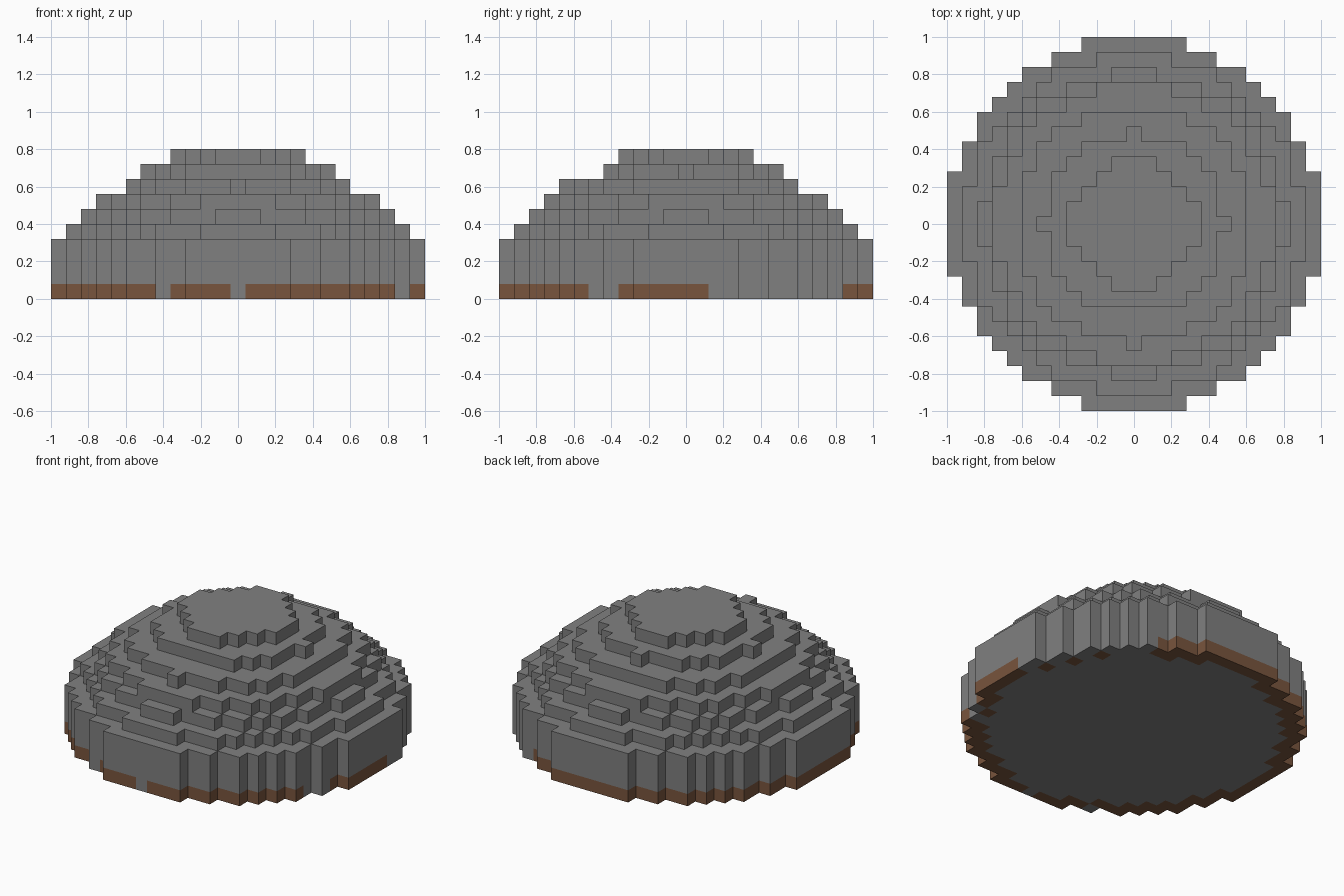
import bpy
import bmesh

cube = bpy.data.objects.get("Cube")
if cube:
    bpy.data.objects.remove(cube, do_unlink=True)

CELL = 0.08
SIDES = [(1, 0), (0, 1), (-1, 0), (0, -1)]


def make_material(name, color):
    mat = bpy.data.materials.new(name)
    mat.use_nodes = True
    mat.diffuse_color = (*color, 1)
    mat.node_tree.nodes["Principled BSDF"].inputs["Base Color"].default_value = (*color, 1)
    return mat


stone = make_material("stone grey", (0.216, 0.216, 0.216))
dirt = make_material("dirt brown", (0.19, 0.09, 0.047))


def disc(radius_sq, extra=()):
    """Grid cells inside a circle, plus a few single cells."""
    span = range(-12, 13)
    return {(i, j) for i in span for j in span if i * i + j * j <= radius_sq} | set(extra)


def build_tier(name, cells, levels, dirt_cells=(), floor=False):
    """Stepped slab of cells; dirt cells colour the lowest level only."""
    bm = bmesh.new()

    def quad(points, material):
        face = bm.faces.new([bm.verts.new([c * CELL for c in p]) for p in points])
        face.material_index = material

    low, high = levels[0], levels[-1]
    for i, j in sorted(cells):
        brown = int((i, j) in dirt_cells)
        ring = [(i + a / 2, j + b / 2) for a, b in [(-1, -1), (1, -1), (1, 1), (-1, 1)]]
        quad([(x, y, high) for x, y in ring], 0)
        if floor:
            quad([(x, y, low) for x, y in reversed(ring)], brown)
        for k, (di, dj) in enumerate(SIDES):
            if (i + di, j + dj) in cells:
                continue
            (ax, ay), (bx, by) = ring[(k + 1) % 4], ring[(k + 2) % 4]
            for z0, z1 in zip(levels, levels[1:]):
                quad([(ax, ay, z0), (bx, by, z0), (bx, by, z1), (ax, ay, z1)],
                     brown if z0 == low else 0)
    bmesh.ops.remove_doubles(bm, verts=bm.verts, dist=0.001)
    mesh = bpy.data.meshes.new(name)
    bm.to_mesh(mesh)
    bm.free()
    mesh.materials.append(stone)
    mesh.materials.append(dirt)
    obj = bpy.data.objects.new(name, mesh)
    bpy.context.collection.objects.link(obj)


# Base slab with a broken ring of dirt along its foot
base = disc(155)
rim = {c for c in base if any((c[0] + a, c[1] + b) not in base for a, b in SIDES)}
corners = {c for c in base - rim
           if any((c[0] + a, c[1] + b) not in base for a in (-1, 1) for b in (-1, 1))}
bare = {(-5, -11), (0, -12), (11, -5), (10, -6), (8, 8), (7, 9)}
bare |= {(i, j) for i, j in rim if i >= 7 and 2 <= j <= 10}
build_tier("base_slab", base, [0, 1, 4], (rim | corners) - bare, floor=True)

# Shrinking steps up to the flat top
steps = [
    disc(126),
    disc(102),
    disc(87),
    disc(63, [(0, -8)]),
    disc(35, [(6, 0), (-6, 0), (0, 6)]),
    disc(17),
]
for n, cells in enumerate(steps):
    build_tier(f"step_{n + 1}", cells, [4 + n, 5 + n])
